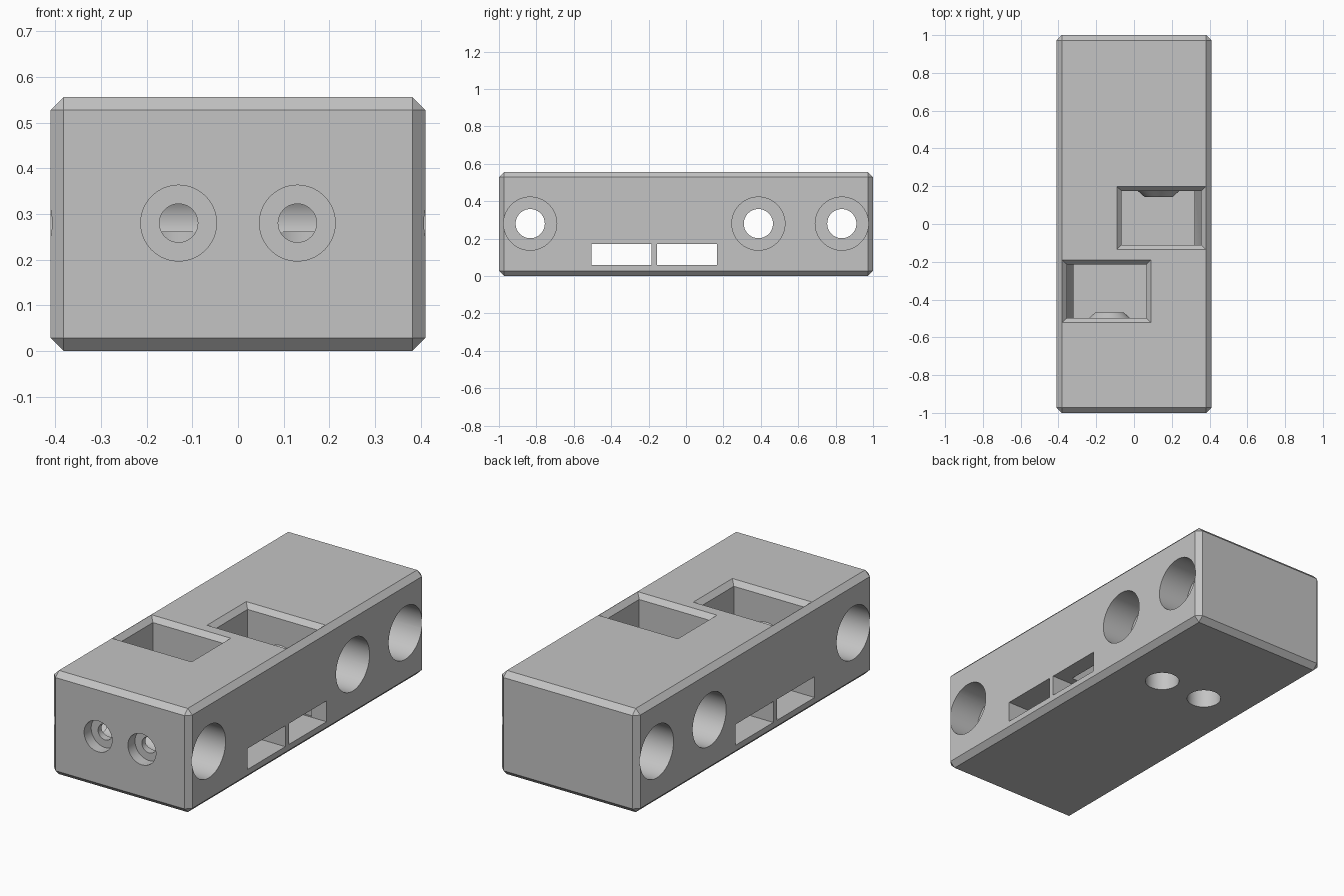
import bpy, bmesh, math
from mathutils import Matrix, Vector

old = bpy.data.objects.get("Cube")
if old:
    bpy.data.objects.remove(old, do_unlink=True)

grey = bpy.data.materials.new("plain grey")
grey.use_nodes = True
color = (0.55, 0.55, 0.55, 1)
grey.diffuse_color = color
grey.node_tree.nodes["Principled BSDF"].inputs["Base Color"].default_value = color

MID = 0.28       # height of every horizontal bore
HALF_W = 0.41
AXES = {"x": Matrix.Rotation(math.pi / 2, 4, "Y"),
        "y": Matrix.Rotation(-math.pi / 2, 4, "X"),
        "z": Matrix.Identity(4)}


def finish(bm, name):
    bmesh.ops.recalc_face_normals(bm, faces=bm.faces)
    mesh = bpy.data.meshes.new(name)
    bm.to_mesh(mesh)
    bm.free()
    mesh.materials.append(grey)
    obj = bpy.data.objects.new(name, mesh)
    bpy.context.scene.collection.objects.link(obj)
    return obj


def box(name, lo, hi, chamfer=0):
    lo, hi = Vector(lo), Vector(hi)
    bm = bmesh.new()
    bmesh.ops.create_cube(bm, size=1, matrix=Matrix.Translation((lo + hi) / 2)
                          @ Matrix.Diagonal((hi - lo).to_4d()))
    if chamfer:
        bmesh.ops.bevel(bm, geom=bm.edges[:], offset=chamfer, segments=1, affect="EDGES")
    return finish(bm, name)


def rod(name, axis, start, length, r1, r2=None):
    bm = bmesh.new()
    bmesh.ops.create_cone(bm, cap_ends=True, segments=64, radius1=r1,
                          radius2=r1 if r2 is None else r2, depth=length,
                          matrix=Matrix.Translation(start) @ AXES[axis]
                          @ Matrix.Translation((0, 0, length / 2)))
    return finish(bm, name)


def pocket(name, side, y_mid):
    """Stack of rectangles: chamfered rim, straight walls, ramp on the outer side."""
    # height, outer x, inner x, half length in y
    rings = [(0.06, 0.32, -0.065, 0.142), (0.17, 0.32, -0.065, 0.142),
             (0.27, 0.355, -0.065, 0.142), (0.53, 0.355, -0.065, 0.142),
             (0.556, 0.38, -0.09, 0.166), (0.6, 0.38, -0.09, 0.166)]
    bm = bmesh.new()
    loops = []
    for z, outer, inner, half in rings:
        loops.append([bm.verts.new((side * x, y_mid + y, z)) for x, y in
                      ((inner, -half), (outer, -half), (outer, half), (inner, half))])
    for a, b in zip(loops, loops[1:]):
        for i in range(4):
            j = (i + 1) % 4
            bm.faces.new((a[i], a[j], b[j], b[i]))
    bm.faces.new(loops[0])
    bm.faces.new(loops[-1])
    return finish(bm, name)


body = box("valve_block", (-HALF_W, -1, 0), (HALF_W, 1, 0.556), 0.028)


def combine(tool, operation="DIFFERENCE"):
    mod = body.modifiers.new(tool.name, "BOOLEAN")
    mod.operation = operation
    mod.solver = "EXACT"
    mod.object = tool
    depsgraph = bpy.context.evaluated_depsgraph_get()
    result = bpy.data.meshes.new_from_object(body.evaluated_get(depsgraph))
    body.modifiers.clear()
    body.data = result
    bpy.data.objects.remove(tool, do_unlink=True)


# Two top pockets and their raised conical seats
for side, y_mid in ((1, 0.032), (-1, -0.356)):
    combine(pocket("pocket_cutter", side, y_mid))
    wall = y_mid + side * 0.142
    radii = (0.075, 0.12) if side > 0 else (0.12, 0.075)
    start = wall - 0.03 if side > 0 else wall - 0.01
    combine(rod("pocket_seat", "y", (side * 0.13, start, MID), 0.04, *radii), "UNION")

# Flat slots through the width, below the pockets
for y in (-0.505, -0.155):
    combine(box("slot_cutter", (-0.5, y, 0.058), (0.5, y + 0.32, 0.17)))

# Cross bores, widened at both ends
for y in (-0.833, 0.387, 0.833):
    combine(rod("bore_cutter", "x", (-0.5, y, MID), 1, 0.078))
    for x in (-0.5, 0.23):
        combine(rod("counterbore_cutter", "x", (x, y, MID), 0.27, 0.142))

# Front ports with long passages, and bottom ports
for x in (-0.13, 0.13):
    combine(rod("port_cutter", "y", (x, -1.1, MID), 0.16, 0.083))
    combine(rod("passage_cutter", "y", (x, -1.1, MID), 1.487, 0.042))
    combine(rod("bottom_port_cutter", "z", (x * 1.07, 0.39, -0.1), 0.36, 0.086))

# Shading: round walls smooth, edges sharp
for obj in bpy.context.selected_objects:
    obj.select_set(False)
body.select_set(True)
bpy.context.view_layer.objects.active = body
bpy.ops.object.shade_smooth_by_angle(angle=math.radians(25))
